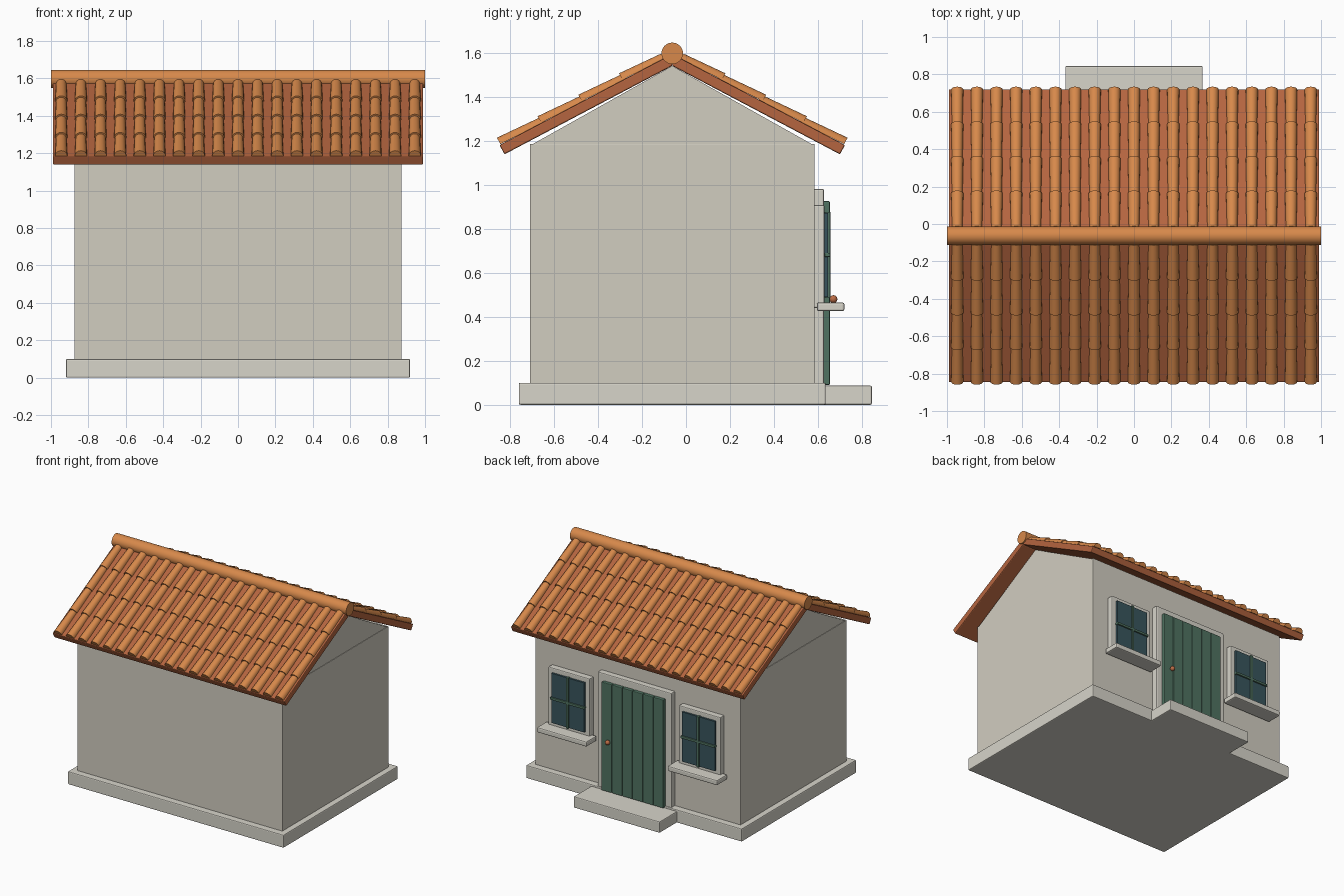
import bpy, bmesh, math
from mathutils import Vector

if "Cube" in bpy.data.objects:
    bpy.data.objects.remove(bpy.data.objects["Cube"])

Y0 = -0.0625                 # ridge line in y
PITCH = math.radians(27.8)
C, S = math.cos(PITCH), math.sin(PITCH)
APEX = 1.54                  # underside of the roof at the ridge
THICK = 0.048


def material(name, rgb):
    m = bpy.data.materials.new(name)
    m.diffuse_color = (*rgb, 1)
    m.use_nodes = True
    m.node_tree.nodes["Principled BSDF"].inputs["Base Color"].default_value = m.diffuse_color
    return m


PLASTER = material("plaster", (0.64, 0.61, 0.53))
STONE = material("stone", (0.68, 0.66, 0.59))
TILE = material("tile", (0.68, 0.25, 0.07))
DECK = material("roof_deck", (0.46, 0.13, 0.05))
GREEN = material("green_paint", (0.08, 0.17, 0.12))
GLASS = material("glass", (0.04, 0.09, 0.11))
COPPER = material("copper", (0.5, 0.15, 0.06))


def finish(name, bm, mat, bevel=0.0):
    bmesh.ops.recalc_face_normals(bm, faces=bm.faces)
    me = bpy.data.meshes.new(name)
    bm.to_mesh(me)
    bm.free()
    me.materials.append(mat)
    ob = bpy.data.objects.new(name, me)
    bpy.context.collection.objects.link(ob)
    if bevel:
        mod = ob.modifiers.new("bevel", "BEVEL")
        mod.width, mod.segments = bevel, 2
    return ob


def box(name, x, y, z, mat, bevel=0.0):
    bm = bmesh.new()
    bmesh.ops.create_cube(bm, size=1)
    for v in bm.verts:
        v.co = [r[0] + (c + 0.5) * (r[1] - r[0]) for c, r in zip(v.co, (x, y, z))]
    return finish(name, bm, mat, bevel)


def prism(name, profile, half, mat, bevel=0.0):
    """Extrude a (y, z) profile along x."""
    bm = bmesh.new()
    f = bm.faces.new([bm.verts.new((-half, y, z)) for y, z in profile])
    ext = bmesh.ops.extrude_face_region(bm, geom=[f])["geom"]
    bmesh.ops.translate(bm, vec=(2 * half, 0, 0),
                        verts=[g for g in ext if isinstance(g, bmesh.types.BMVert)])
    return finish(name, bm, mat, bevel)


def smooth(ob):
    bpy.ops.object.select_all(action="DESELECT")
    ob.select_set(True)
    bpy.context.view_layer.objects.active = ob
    bpy.ops.object.shade_smooth_by_angle(angle=math.radians(40))


# Plinth, step, walls and gables
box("plinth", (-0.92, 0.92), (-0.76, 0.635), (0, 0.1), STONE, 0.007)
box("door_step", (-0.367, 0.367), (0.6, 0.845), (0, 0.087), STONE, 0.007)
box("walls", (-0.875, 0.875), (-0.71, 0.585), (0.09, 1.185), PLASTER, 0.003)
prism("gable", [(-0.705, 1.18), (0.58, 1.18), (Y0, APEX)], 0.872, PLASTER)


def on_roof(side, d, h):
    """Point at distance d down the slope and height h above its underside."""
    return Y0 + side * (d * C + h * S), APEX - d * S + h * C


# Roof: deck slabs and overlapping half-round tiles
EAVE, ROWS, COLS, GAP = 0.862, 4, 19, 0.105
for side, label in ((-1, "front"), (1, "back")):
    prism(label + "_roof_deck",
          [(Y0, APEX), on_roof(side, EAVE, 0), on_roof(side, EAVE, THICK),
           (Y0, APEX + THICK / C)], 0.99, DECK, 0.006)
    bm = bmesh.new()
    step = (EAVE - 0.025) / ROWS
    for row in range(ROWS):
        rings = []
        for d, r, lift in ((0.02 + row * step - (0.02 if row else 0), 0.028, -0.003),
                           (0.02 + (row + 1) * step, 0.033, 0.002)):
            ring = []
            for i in range(9):
                a = math.pi * i / 8
                y, z = on_roof(side, d, THICK + lift + r * math.sin(a))
                ring.append(bm.verts.new((-GAP * (COLS - 1) / 2 + r * math.cos(a), y, z)))
            rings.append(ring)
        top, low = rings
        bm.faces.new(top)
        bm.faces.new(low)
        for i in range(9):
            j = (i + 1) % 9
            bm.faces.new((top[i], top[j], low[j], low[i]))
    tiles = finish(label + "_roof_tiles", bm, TILE)
    smooth(tiles)
    arr = tiles.modifiers.new("columns", "ARRAY")
    arr.count = COLS
    arr.use_relative_offset = False
    arr.use_constant_offset = True
    arr.constant_offset_displace = (GAP, 0, 0)

# Ridge cap
ridge = prism("ridge_cap", [(Y0 + 0.049 * math.cos(math.tau * i / 24),
                             1.597 + 0.049 * math.sin(math.tau * i / 24))
                            for i in range(24)], 1.0, TILE)
smooth(ridge)

# Door: surround, planks and knob
box("door_surround", (-0.315, 0.315), (0.575, 0.628), (0.09, 0.98), STONE, 0.007)
W = 0.53 / 6
for i in range(6):
    x = -0.265 + i * W
    box(f"door_plank_{i + 1}", (x + 0.001, x + W - 0.001), (0.62, 0.654),
        (0.09, 0.925), GREEN, 0.005)
bm = bmesh.new()
bmesh.ops.create_uvsphere(bm, u_segments=16, v_segments=10, radius=0.018)
bmesh.ops.translate(bm, vec=Vector((0.2, 0.67, 0.48)), verts=bm.verts)
smooth(finish("door_knob", bm, COPPER))

# Windows: surround, glass, glazing bars and sill
for cx, label in ((-0.557, "left"), (0.557, "right")):
    def part(name, hw, y, z, mat, bevel=0.0):
        box(f"{label}_window_{name}", (cx - hw, cx + hw), y, z, mat, bevel)
    part("surround", 0.177, (0.575, 0.63), (0.44, 0.907), STONE, 0.007)
    part("glass", 0.14, (0.62, 0.645), (0.49, 0.872), GLASS)
    part("upright_bar", 0.009, (0.63, 0.656), (0.485, 0.877), GREEN, 0.003)
    part("cross_bar", 0.145, (0.63, 0.656), (0.672, 0.69), GREEN, 0.003)
    part("sill", 0.212, (0.595, 0.72), (0.425, 0.465), STONE, 0.009)
